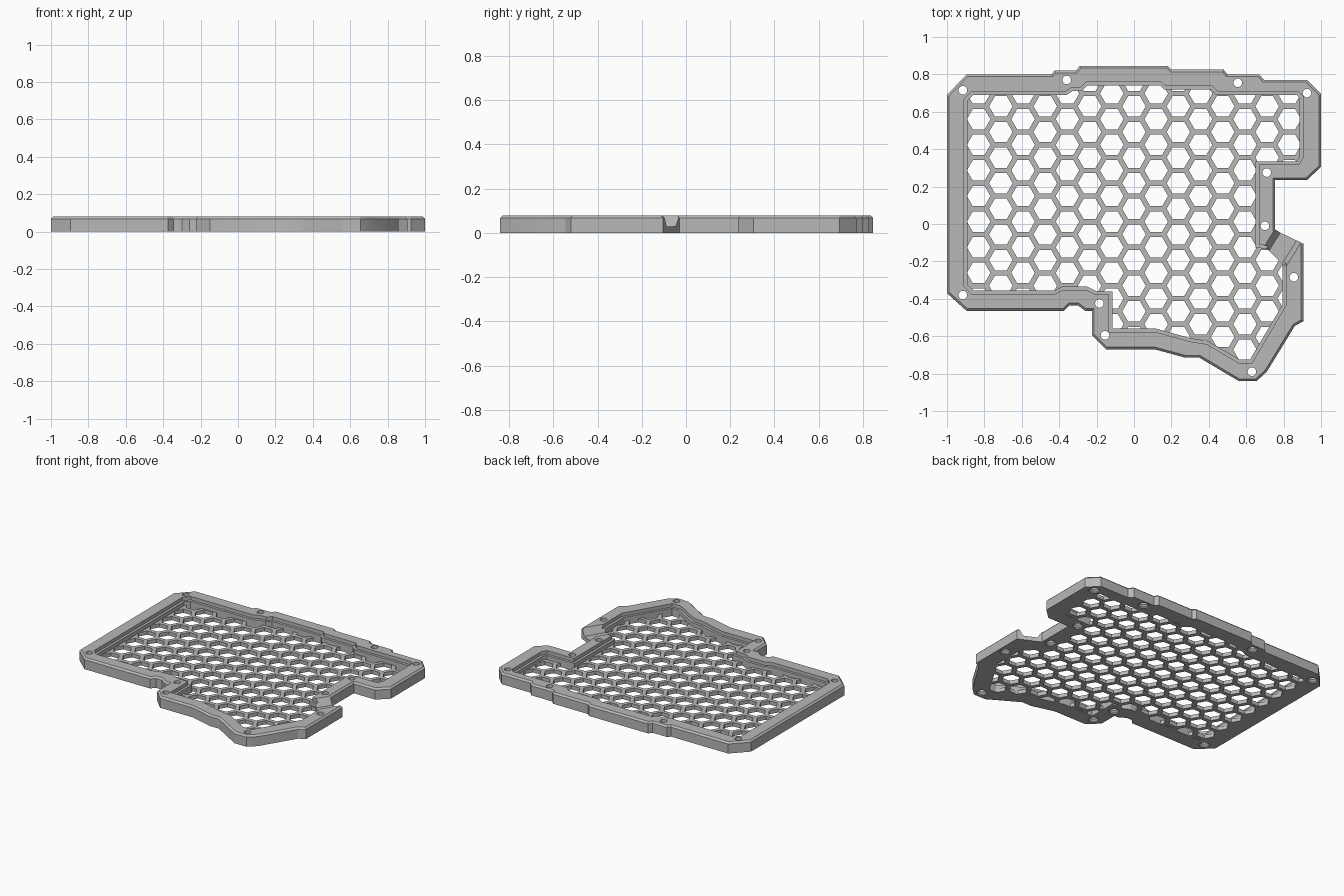
import bpy
import bmesh
import math
from mathutils import Vector

if "Cube" in bpy.data.objects:
    bpy.data.objects.remove(bpy.data.objects["Cube"])

HEIGHT = 0.08
CHAMFER = 0.012
LEDGE_Z = 0.055
LEDGE_WIDTH = 0.018
FLOOR = 0.027

# Plan outline of the tray, clockwise from the back right corner
OUTER = [(-1, .69), (-.895, .8), (-.44, .8), (-.425, .82), (-.31, .82), (-.29, .845),
         (.18, .845), (.2, .825), (.48, .825), (.5, .8), (.67, .8), (.695, .77),
         (.925, .77), (1, .695), (1, .305), (.925, .235), (.755, .235), (.755, -.03),
         (.78, -.045), (.905, -.105), (.905, -.52), (.86, -.545), (.71, -.79),
         (.655, -.84), (.56, -.84), (.35, -.715), (.275, -.715), (.11, -.67),
         (-.15, -.67), (-.225, -.595), (-.225, -.465), (-.26, -.465), (-.3, -.435),
         (-.345, -.435), (-.375, -.465), (-.895, -.465), (-1, -.37)]

# Plan outline of the recess
INNER = [(-.89, .66), (-.86, .69), (-.36, .69), (-.33, .71), (-.28, .71), (-.25, .74),
         (.14, .74), (.16, .72), (.41, .72), (.44, .69), (.87, .69), (.885, .675),
         (.885, .36), (.87, .335), (.65, .335), (.65, -.125), (.715, -.135),
         (.795, -.215), (.795, -.43), (.62, -.725), (.565, -.725), (.395, -.625),
         (.3, -.61), (.12, -.56), (-.115, -.56), (-.115, -.36), (-.2, -.36),
         (-.25, -.335), (-.385, -.335), (-.425, -.355), (-.86, -.355), (-.89, -.325)]

SCREWS = [(-.915, .715), (-.36, .77), (.555, .755), (.925, .7), (.71, .275), (.7, -.01),
          (.855, -.285), (.63, -.79), (-.155, -.595), (-.185, -.425), (-.915, -.38)]


def offset(points, distance):
    """Mitred offset of a clockwise outline; positive grows it."""
    result = []
    for i, point in enumerate(points):
        here = Vector(point)
        a = (here - Vector(points[i - 1])).normalized()
        b = (Vector(points[(i + 1) % len(points)]) - here).normalized()
        na, nb = Vector((-a.y, a.x)), Vector((-b.y, b.x))
        result.append(here + (na + nb) * distance / (1 + na.dot(nb)))
    return result


def ring(centre, radius, sides):
    return [(centre[0] + radius * math.cos(math.tau * i / sides),
             centre[1] + radius * math.sin(math.tau * i / sides)) for i in range(sides)]


def loft(bm, *sections):
    """Closed solid through (outline, height) sections."""
    loops = [[bm.verts.new((p[0], p[1], z)) for p in points] for points, z in sections]
    count = len(loops[0])
    for low, high in zip(loops, loops[1:]):
        for i in range(count):
            j = (i + 1) % count
            bm.faces.new((low[i], low[j], high[j], high[i]))
    bm.faces.new(loops[0][::-1])
    bm.faces.new(loops[-1])


def make(name, bm):
    bmesh.ops.recalc_face_normals(bm, faces=bm.faces)
    mesh = bpy.data.meshes.new(name)
    bm.to_mesh(mesh)
    bm.free()
    obj = bpy.data.objects.new(name, mesh)
    bpy.context.collection.objects.link(obj)
    return obj


def cut(target, cutter):
    """Subtract the cutter, bake the result and discard the cutter."""
    mod = target.modifiers.new("cut", 'BOOLEAN')
    mod.operation = 'DIFFERENCE'
    mod.solver = 'EXACT'
    mod.object = cutter
    cutter.hide_render = True
    bpy.context.view_layer.update()
    graph = bpy.context.evaluated_depsgraph_get()
    mesh = bpy.data.meshes.new_from_object(target.evaluated_get(graph))
    target.modifiers.clear()
    target.data = mesh
    bpy.data.objects.remove(cutter)


# Rim: chamfered outer body with a stepped recess
bm = bmesh.new()
loft(bm, (OUTER, 0), (OUTER, HEIGHT - CHAMFER), (offset(OUTER, -CHAMFER), HEIGHT))
rim = make("rim", bm)

bm = bmesh.new()
step = offset(INNER, LEDGE_WIDTH)
loft(bm, (INNER, -.1), (INNER, LEDGE_Z), (step, LEDGE_Z), (step, .2))
cut(rim, make("recess_cutter", bm))

# Screw holes, countersunk underneath
bm = bmesh.new()
for centre in SCREWS:
    wide, narrow = ring(centre, .035, 24), ring(centre, .023, 24)
    loft(bm, (wide, -.05), (wide, .008), (narrow, .02), (narrow, .2))
cut(rim, make("screw_cutter", bm))

# Cable notch with sloping sides through the diagonal wall
along, outward = Vector((.85, -.53)), Vector((.53, .85))


def notch_section(start, end):
    return [along * d + outward * n for d, n in
            ((start, .2), (end, .2), (end, .5), (start, .5))]


bm = bmesh.new()
loft(bm, (notch_section(.687, .783), .03), (notch_section(.653, .809), HEIGHT),
     (notch_section(.653, .809), .2))
cut(rim, make("notch_cutter", bm))

# Floor: thin plate pierced by a honeycomb
bm = bmesh.new()
loft(bm, (INNER, 0), (INNER, FLOOR))
floor = make("honeycomb_floor", bm)

pitch = .137
radius = (pitch - .028) / math.sqrt(3)
bm = bmesh.new()
for column in range(-7, 8):
    for row in range(-11, 3):
        centre = (column * pitch * math.sqrt(3) / 2,
                  .629 + (row + column % 2 / 2) * pitch)
        hexagon = ring(centre, radius, 6)
        loft(bm, (hexagon, -.1), (hexagon, .1))
cut(floor, make("hexagon_cutter", bm))

# Single grey finish
grey = bpy.data.materials.new("mid_grey")
grey.use_nodes = True
colour = (.48, .48, .48, 1)
grey.diffuse_color = colour
grey.node_tree.nodes["Principled BSDF"].inputs["Base Color"].default_value = colour
for obj in (rim, floor):
    obj.data.materials.clear()
    obj.data.materials.append(grey)
    bpy.ops.object.select_all(action='DESELECT')
    obj.select_set(True)
    bpy.context.view_layer.objects.active = obj
    bpy.ops.object.shade_smooth_by_angle(angle=math.radians(25))
